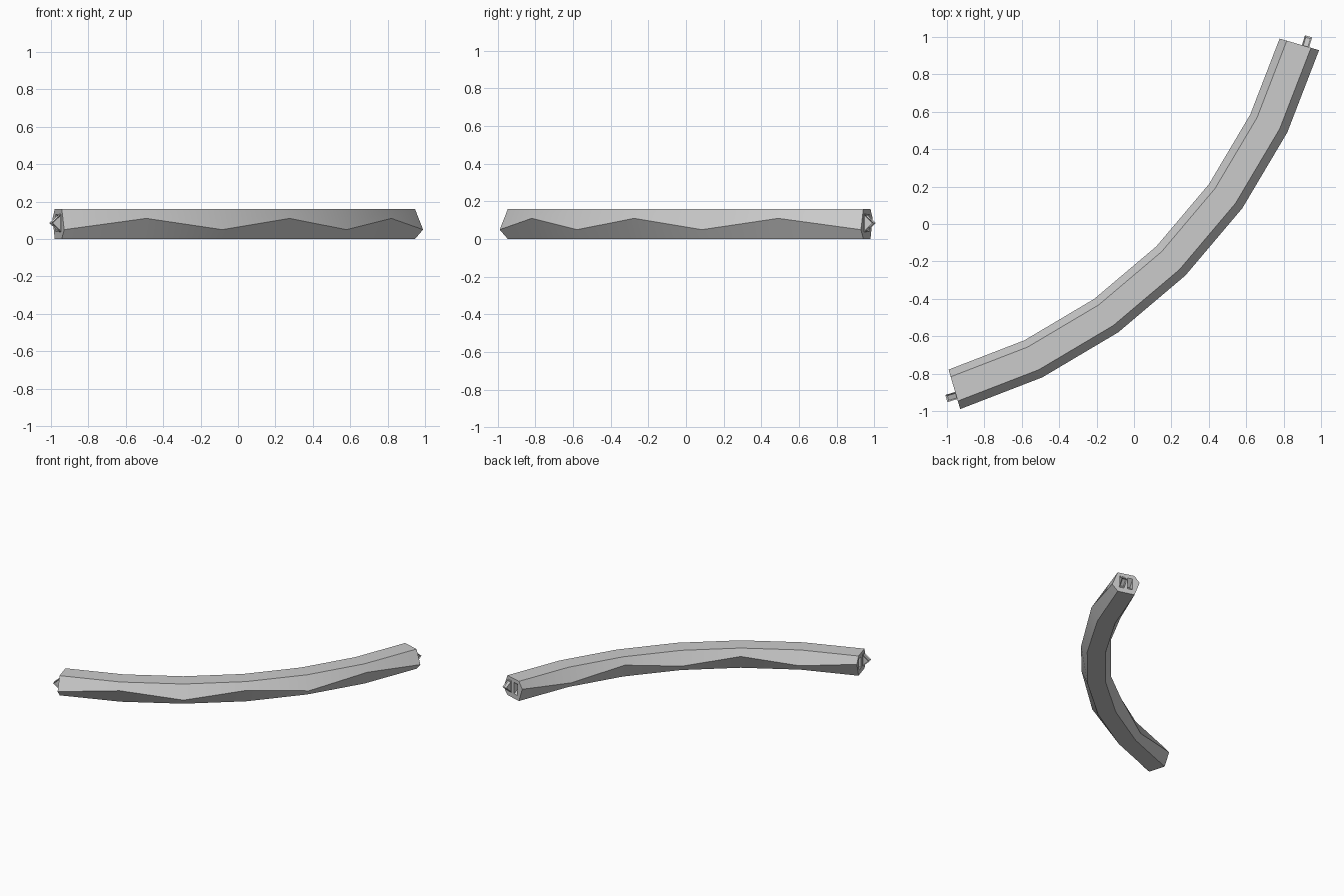
import bpy
import bmesh
from math import radians, cos, sin
from mathutils import Vector

if "Cube" in bpy.data.objects:
    bpy.data.objects.remove(bpy.data.objects["Cube"])

# Single grey material
grey = bpy.data.materials.new("plain grey")
grey.use_nodes = True
colour = (0.6, 0.6, 0.6, 1)
grey.diffuse_color = colour
grey.node_tree.nodes["Principled BSDF"].inputs["Base Color"].default_value = colour

CENTRE = Vector((-1.726, 1.726, 0))
SEGMENTS = 6
STEP = 9.55
TOP = 0.16


def arc_angle(i):
    return radians(-45 + (i - SEGMENTS / 2) * STEP)


def arc_point(angle, radius, z):
    return CENTRE + Vector((radius * cos(angle), radius * sin(angle), z))


def make_object(name, bm):
    bmesh.ops.recalc_face_normals(bm, faces=bm.faces)
    mesh = bpy.data.meshes.new(name)
    bm.to_mesh(mesh)
    bm.free()
    mesh.materials.append(grey)
    obj = bpy.data.objects.new(name, mesh)
    bpy.context.collection.objects.link(obj)
    return obj


def activate(obj):
    bpy.ops.object.select_all(action='DESELECT')
    obj.select_set(True)
    bpy.context.view_layer.objects.active = obj


def make_beam():
    # Six-sided section swept round the arc, side ridges alternating in height
    bm = bmesh.new()
    rings = []
    for i in range(SEGMENTS + 1):
        low, high = 0.05, 0.11
        outer_z, inner_z = (high, low) if i % 2 else (low, high)
        section = [(2.65, 0), (2.785, 0), (2.83, outer_z),
                   (2.785, TOP), (2.65, TOP), (2.61, inner_z)]
        rings.append([bm.verts.new(arc_point(arc_angle(i), r, z)) for r, z in section])
    for a, b in zip(rings, rings[1:]):
        for j in range(len(a)):
            k = (j + 1) % len(a)
            bm.faces.new((a[j], a[k], b[k], b[j]))
    bm.faces.new(rings[0])
    bm.faces.new(rings[-1])
    return make_object("curved_beam", bm)


def make_wedge(name, ring, outward, radius, base, tip, panelled):
    # Triangular wedge standing on an end face, pointing along the arc
    angle = arc_angle(ring)
    along = Vector((-sin(angle), cos(angle), 0)) * outward
    bm = bmesh.new()
    sides = []
    for offset in (-0.02, 0.02):
        start = arc_point(angle, radius + offset, 0.085)
        sides.append([bm.verts.new(start + along * d + Vector((0, 0, z)))
                      for d, z in ((base, -0.05), (tip, 0), (base, 0.05))])
    a, b = sides
    bm.faces.new(a)
    bm.faces.new(b)
    for j in range(3):
        k = (j + 1) % 3
        bm.faces.new((a[j], a[k], b[k], b[j]))
    bmesh.ops.recalc_face_normals(bm, faces=bm.faces)
    if panelled:
        bmesh.ops.inset_individual(bm, faces=bm.faces[:], thickness=0.01, depth=-0.006)
    return make_object(name, bm)


beam = make_beam()

# Matching socket and hook at each end
for label, ring, outward in (("right", 0, -1), ("left", SEGMENTS, 1)):
    cutter = make_wedge("socket_cutter", ring, outward, 2.685, 0.005, -0.055, False)
    cutter.hide_render = True
    activate(beam)
    cut = beam.modifiers.new("socket", 'BOOLEAN')
    cut.operation = 'DIFFERENCE'
    cut.solver = 'EXACT'
    cut.object = cutter
    bpy.ops.object.modifier_apply(modifier=cut.name)
    bpy.data.objects.remove(cutter)
    make_wedge(label + "_end_hook", ring, outward, 2.755, -0.002, 0.055, True)

activate(beam)
bpy.ops.object.shade_smooth_by_angle(angle=radians(25))
